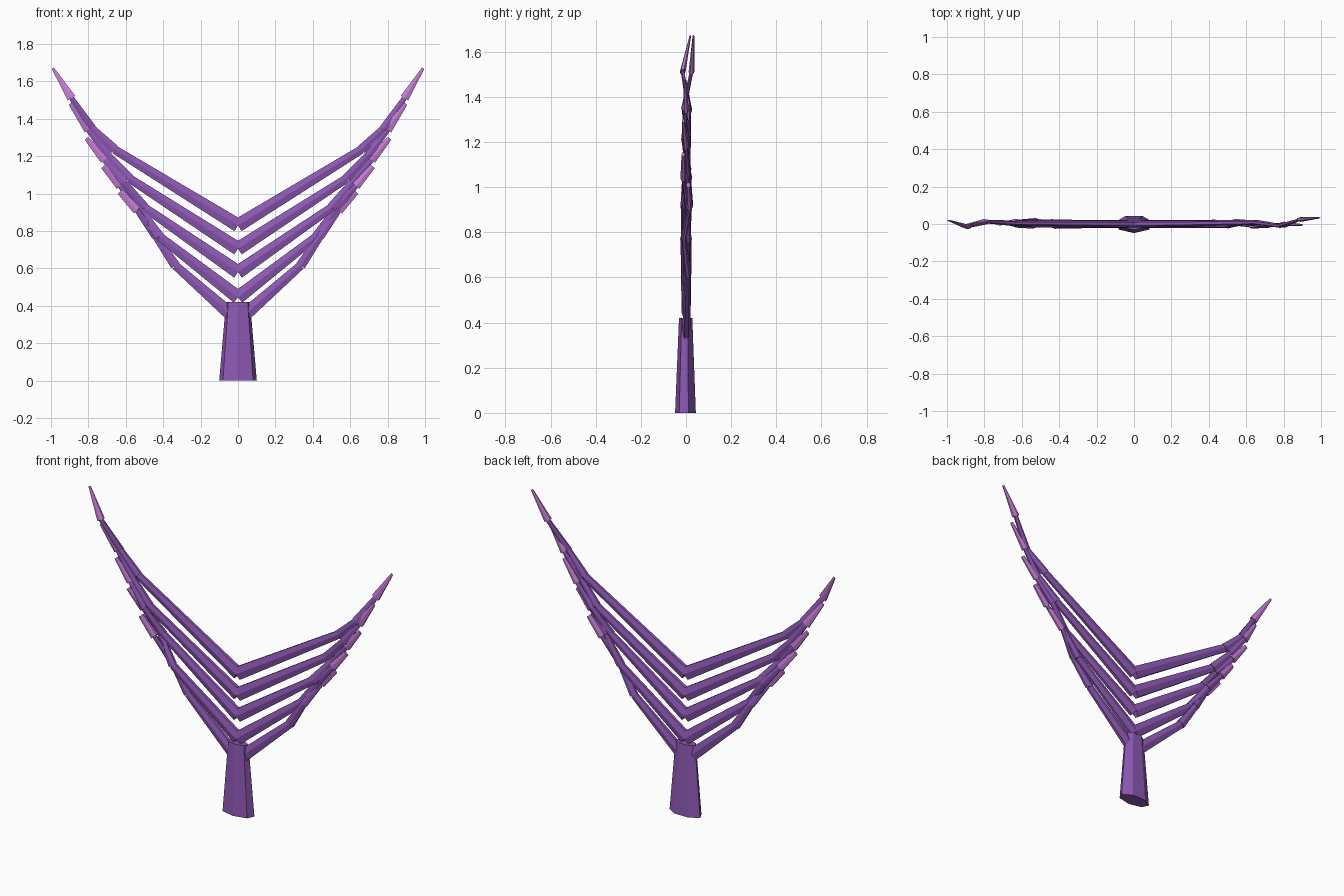
import bpy, bmesh, math
from mathutils import Vector

if "Cube" in bpy.data.objects:
    bpy.data.objects.remove(bpy.data.objects["Cube"])

FLAT = 0.47  # front-to-back flattening of the whole fan


def material(name, color):
    m = bpy.data.materials.new(name)
    m.diffuse_color = (*color, 1)
    m.use_nodes = True
    m.node_tree.nodes["Principled BSDF"].inputs["Base Color"].default_value = m.diffuse_color
    return m


purple = material("purple", (0.27, 0.10, 0.46))
pink = material("pink_tip", (0.56, 0.20, 0.66))


def tapered_segment(bm, a, b, ra, rb, sides):
    """Capped flattened cone from a to b."""
    a, b = Vector(a), Vector(b)
    d = (b - a).normalized()
    u = Vector((d.z, 0, -d.x)).normalized()
    v = Vector((0, FLAT, 0))
    rings = []
    for p, r in ((a, ra), (b, rb)):
        ring = []
        for k in range(sides):
            t = -math.pi / 2 + 2 * math.pi * k / sides
            ring.append(bm.verts.new(p + r * (math.cos(t) * u + math.sin(t) * v)))
        rings.append(ring)
    lo, hi = rings
    for k in range(sides):
        j = (k + 1) % sides
        bm.faces.new((lo[k], lo[j], hi[j], hi[k]))
    bm.faces.new(lo[::-1])
    bm.faces.new(hi)


def finish(bm, name, mat):
    bmesh.ops.recalc_face_normals(bm, faces=bm.faces)
    me = bpy.data.meshes.new(name)
    bm.to_mesh(me)
    bm.free()
    me.materials.append(mat)
    ob = bpy.data.objects.new(name, me)
    bpy.context.collection.objects.link(ob)


# Trunk
bm = bmesh.new()
tapered_segment(bm, (0, 0, 0), (0, 0, 0.42), 0.103, 0.066, 7)
finish(bm, "trunk", purple)

# Branch joints as (x, z): root, elbow, middle, tip start, tip end
branches = [
    [(0, 0.32), (0.335, 0.615), (0.44, 0.77), (0.54, 0.91), (0.63, 1.01)],
    [(0, 0.445), (0.42, 0.77), (0.525, 0.92), (0.63, 1.04), (0.72, 1.145)],
    [(0, 0.58), (0.50, 0.925), (0.61, 1.06), (0.715, 1.18), (0.81, 1.295)],
    [(0, 0.705), (0.58, 1.08), (0.70, 1.21), (0.80, 1.34), (0.897, 1.48)],
    [(0, 0.83), (0.66, 1.235), (0.78, 1.35), (0.89, 1.51), (0.99, 1.67)],
]
# Front-to-back wobble of the joints
wobble = {
    -1: [(0, 0.01, 0.015, -0.012, -0.01), (0, -0.012, 0.02, 0.015, 0.0),
         (0, 0.012, -0.01, 0.01, 0.015), (0, -0.005, 0.01, 0.015, -0.005),
         (0, 0.005, 0.012, -0.015, 0.019)],
    1: [(0, 0.008, -0.01, 0.015, 0.01), (0, 0.01, 0.005, -0.012, -0.012),
        (0, -0.01, 0.01, 0.0, -0.012), (0, 0.01, -0.01, 0.0, -0.005),
        (0, 0.008, -0.01, 0.024, 0.033)],
}
radii = [(0.042, 0.026), (0.030, 0.021), (0.025, 0.016)]

for side, label in ((-1, "left"), (1, "right")):
    for i, joints in enumerate(branches):
        pts = [(side * x, y, z) for (x, z), y in zip(joints, wobble[side][i])]
        bm = bmesh.new()
        for k, (ra, rb) in enumerate(radii):
            tapered_segment(bm, pts[k], pts[k + 1], ra, rb, 6)
        finish(bm, f"{label}_branch_{i + 1}", purple)
        # Pale growing tip
        bm = bmesh.new()
        tapered_segment(bm, pts[3], pts[4], 0.027, 0.020 - 0.003 * i, 6)
        finish(bm, f"{label}_tip_{i + 1}", pink)
